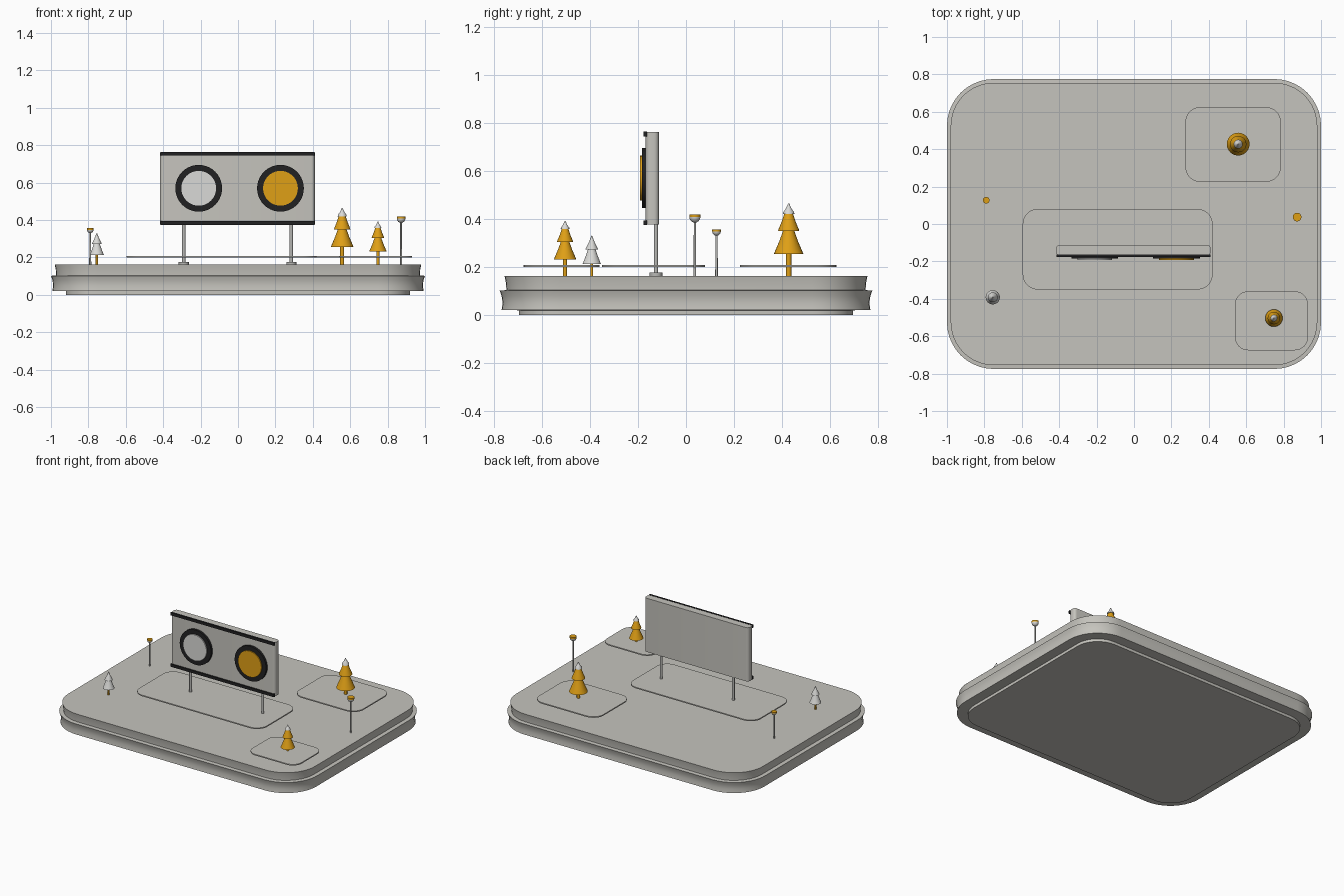
import bpy, bmesh, math
from mathutils import Matrix

if "Cube" in bpy.data.objects:
    bpy.data.objects.remove(bpy.data.objects["Cube"])


def material(name, rgb):
    m = bpy.data.materials.new(name)
    m.diffuse_color = (*rgb, 1)
    m.use_nodes = True
    m.node_tree.nodes["Principled BSDF"].inputs["Base Color"].default_value = m.diffuse_color
    return m


STONE = material("warm grey", (0.56, 0.55, 0.51))
METAL = material("pole grey", (0.48, 0.48, 0.46))
PALE = material("pale grey", (0.70, 0.70, 0.68))
AMBER = material("amber", (0.74, 0.35, 0.008))
BLACK = material("black", (0.015, 0.015, 0.016))


def finish(name, bm, mats, rule=None):
    """Turn a bmesh into a smooth-by-angle object."""
    bmesh.ops.recalc_face_normals(bm, faces=bm.faces)
    if rule:
        for f in bm.faces:
            f.material_index = rule(f.calc_center_median())
    me = bpy.data.meshes.new(name)
    bm.to_mesh(me)
    bm.free()
    for m in mats:
        me.materials.append(m)
    ob = bpy.data.objects.new(name, me)
    bpy.context.collection.objects.link(ob)
    bpy.ops.object.select_all(action='DESELECT')
    bpy.context.view_layer.objects.active = ob
    ob.select_set(True)
    bpy.ops.object.shade_smooth_by_angle(angle=math.radians(35))
    return ob


def skin(bm, rings):
    """Bridge equal-length vertex rings and cap both ends."""
    for a, b in zip(rings, rings[1:]):
        for i in range(len(a)):
            j = (i + 1) % len(a)
            bm.faces.new((a[i], a[j], b[j], b[i]))
    bm.faces.new(rings[0][::-1])
    bm.faces.new(rings[-1])


def rounded_slab(name, cx, cy, profile, mat, steps=10):
    """Loft rounded rectangles given as (half x, half y, radius, z)."""
    bm = bmesh.new()
    rings = []
    for hx, hy, r, z in profile:
        ring = []
        for k, (sx, sy) in enumerate(((1, 1), (-1, 1), (-1, -1), (1, -1))):
            for i in range(steps + 1):
                a = math.pi / 2 * (k + i / steps)
                ring.append(bm.verts.new((cx + sx * (hx - r) + r * math.cos(a),
                                          cy + sy * (hy - r) + r * math.sin(a), z)))
        rings.append(ring)
    skin(bm, rings)
    return finish(name, bm, [mat])


def turned(name, x, y, profile, mats, rule=None, sides=24):
    """Revolve (radius, z) points about a vertical axis at x, y."""
    bm = bmesh.new()
    rings = []
    for r, z in profile:
        rings.append([bm.verts.new((x + r * math.cos(t), y + r * math.sin(t), z))
                      for t in (2 * math.pi * i / sides for i in range(sides))])
    skin(bm, rings)
    return finish(name, bm, mats, rule)


def box(name, x0, x1, y0, y1, z0, z1, mat):
    bm = bmesh.new()
    bmesh.ops.create_cube(bm, size=1, matrix=Matrix.Translation(
        ((x0 + x1) / 2, (y0 + y1) / 2, (z0 + z1) / 2)) @ Matrix.Diagonal(
        (x1 - x0, y1 - y0, z1 - z0, 1)))
    return finish(name, bm, [mat])


def front_disc(name, x, z, r, y0, y1, mat):
    bm = bmesh.new()
    bmesh.ops.create_cone(bm, cap_ends=True, segments=40, radius1=r, radius2=r,
                          depth=y1 - y0,
                          matrix=Matrix.Translation((x, (y0 + y1) / 2, z))
                          @ Matrix.Rotation(math.pi / 2, 4, 'X'))
    return finish(name, bm, [mat])


# Stepped base with slightly hollow sides
base = [(0.08, 0.0), (0.08, 0.02), (0.008, 0.022), (0.012, 0.05), (0.008, 0.08),
        (0.0, 0.102), (0.028, 0.104), (0.026, 0.135), (0.02, 0.163)]
rounded_slab("base", 0, 0, [(1 - d, 0.775 - d, 0.25 - d, z) for d, z in base], STONE)

# Thin raised plots
for n, (x0, x1, y0, y1, r) in enumerate([(-0.595, 0.42, -0.35, 0.08, 0.08),
                                         (0.275, 0.785, 0.225, 0.625, 0.08),
                                         (0.54, 0.93, -0.675, -0.36, 0.07)]):
    hx, hy = (x1 - x0) / 2, (y1 - y0) / 2
    rounded_slab(f"raised_plot_{n + 1}", (x0 + x1) / 2, (y0 + y1) / 2,
                 [(hx, hy, r, 0.2), (hx, hy, r, 0.208)], STONE)

# Billboard panel, trims, legs and feet
rounded_slab("sign_panel", -0.003, -0.14,
             [(0.414, 0.0275, 0.02, 0.376), (0.414, 0.0275, 0.02, 0.762)], STONE, 5)
for side, z in (("lower", 0.374), ("upper", 0.744)):
    box(f"{side}_trim", -0.415, 0.41, -0.176, -0.163, z, z + 0.02, BLACK)
for side, x in (("left", -0.29), ("right", 0.285)):
    turned(f"{side}_leg", x, -0.125, [(0.009, 0.16), (0.009, 0.38)], [METAL], sides=16)
    turned(f"{side}_foot", x, -0.125, [(0.027, 0.16), (0.027, 0.177)], [METAL], sides=20)

# Round signs on the panel
for side, x, mat in (("left", -0.21, PALE), ("right", 0.227, AMBER)):
    front_disc(f"{side}_sign_rim", x, 0.57, 0.125, -0.184, -0.166, BLACK)
    front_disc(f"{side}_sign_face", x, 0.57, 0.093, -0.192, -0.18, mat)


# Conical trees: trunk plus stacked flared tiers (bottom z, top z, radius, top radius)
def tree(name, x, y, s, tiers, mats):
    turned(name + "_trunk", x, y, [(0.011 * s, 0.16), (0.011 * s, 0.16 + 0.12 * s)],
           [AMBER], sides=12)
    for n, ((z0, z1, r, rt), mat) in enumerate(zip(tiers, mats)):
        a, b = 0.16 + z0 * s, 0.16 + z1 * s
        mid = (r * 0.46 + rt * 0.54)
        turned(f"{name}_tier_{n + 1}", x, y,
               [(r * s, a), (r * 0.95 * s, a + 0.008 * s), (mid * s, (a + b) / 2),
                (rt * s, b)], [mat])


tall = [(0.095, 0.2, 0.061, 0.02), (0.19, 0.268, 0.044, 0.016), (0.26, 0.305, 0.024, 0.002)]
tree("large_tree", 0.557, 0.427, 1.0, tall, [AMBER, AMBER, PALE])
tree("medium_tree", 0.748, -0.503, 0.76, tall, [AMBER, AMBER, PALE])
tree("small_tree", -0.755, -0.392, 0.56,
     [(0.095, 0.215, 0.068, 0.024), (0.2, 0.305, 0.047, 0.002)], [PALE, PALE])

# Lamp posts: pole, pale bowl and amber lid
for side, x, y, top, r in (("left", -0.79, 0.127, 0.357, 0.018),
                           ("right", 0.872, 0.037, 0.419, 0.023)):
    turned(f"{side}_lamp_pole", x, y, [(0.0055, 0.16), (0.0045, top - r)],
           [METAL], sides=12)
    lid = top - 0.5 * r
    turned(f"{side}_lamp_head", x, y,
           [(0.3 * r, top - 1.45 * r), (0.7 * r, top - 1.2 * r), (0.92 * r, top - 0.85 * r),
            (r, lid), (r, top)],
           [PALE, AMBER], lambda c: int(c.z > lid))
